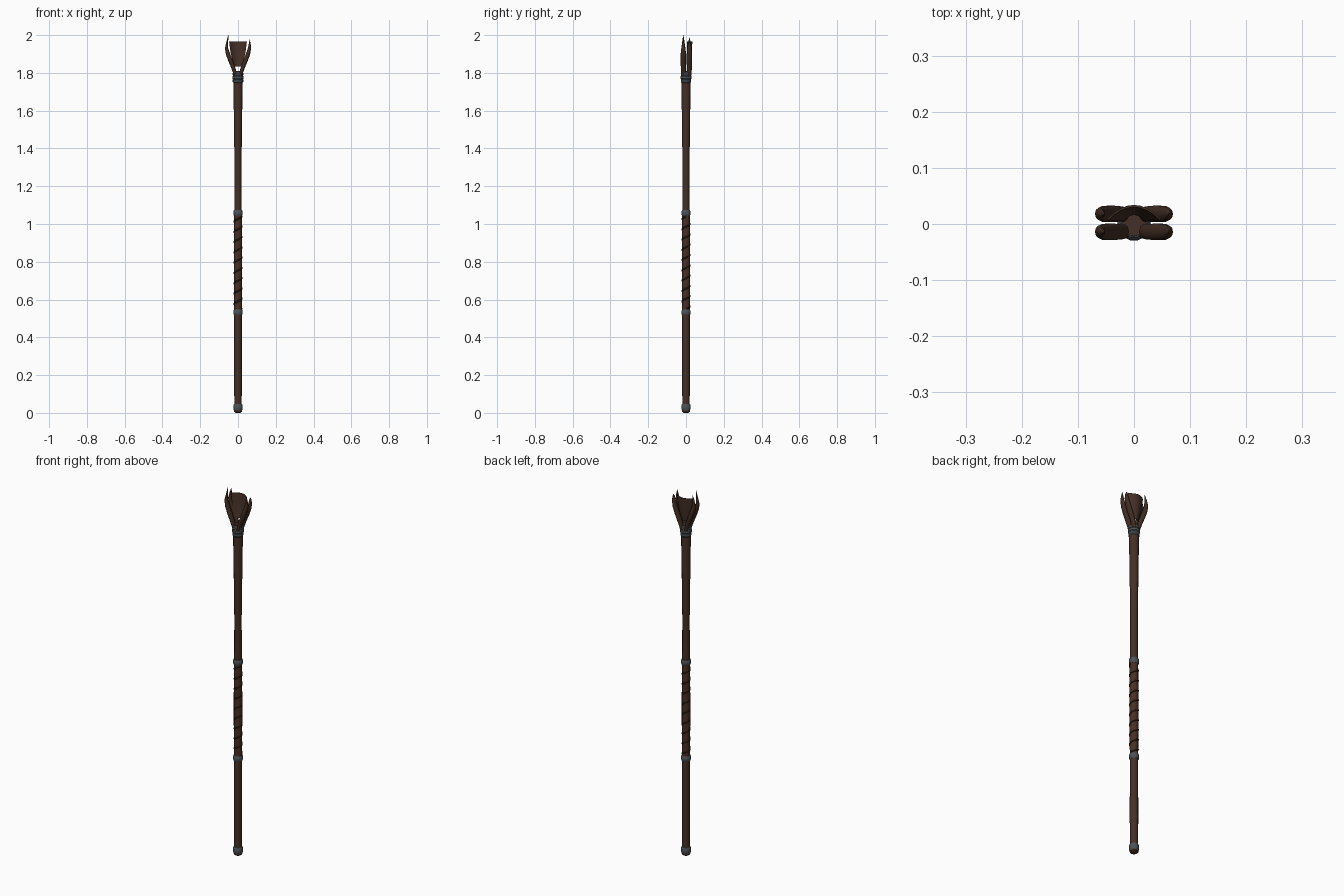
import bpy, bmesh, math
from mathutils import Vector

if "Cube" in bpy.data.objects:
    bpy.data.objects.remove(bpy.data.objects["Cube"])


def mat(name, c):
    m = bpy.data.materials.new(name)
    m.diffuse_color = (*c, 1)
    m.use_nodes = True
    m.node_tree.nodes["Principled BSDF"].inputs["Base Color"].default_value = m.diffuse_color
    return m


WOOD = mat("dark wood", (0.060, 0.029, 0.020))
CLAW = mat("claw wood", (0.052, 0.026, 0.017))
LEATHER = mat("grip leather", (0.066, 0.029, 0.018))
CORD = mat("cord", (0.030, 0.014, 0.009))
METAL = mat("grey metal", (0.075, 0.085, 0.095))


def finish(name, bm, m, angle=35):
    bmesh.ops.recalc_face_normals(bm, faces=bm.faces)
    me = bpy.data.meshes.new(name)
    bm.to_mesh(me)
    bm.free()
    me.materials.append(m)
    ob = bpy.data.objects.new(name, me)
    bpy.context.collection.objects.link(ob)
    bpy.ops.object.select_all(action='DESELECT')
    ob.select_set(True)
    bpy.context.view_layer.objects.active = ob
    bpy.ops.object.shade_smooth_by_angle(angle=math.radians(angle))
    return ob


def loft(name, rings, m, angle=35):
    """Join rings of points with quads and cap both ends."""
    bm = bmesh.new()
    vs = [[bm.verts.new(p) for p in r] for r in rings]
    n = len(vs[0])
    for a, b in zip(vs, vs[1:]):
        for i in range(n):
            j = (i + 1) % n
            bm.faces.new((a[i], a[j], b[j], b[i]))
    bm.faces.new(vs[0])
    bm.faces.new(vs[-1])
    return finish(name, bm, m, angle)


def lathe(name, prof, m, n=12, angle=35):
    return loft(name, [[(r * math.cos(2 * math.pi * i / n), r * math.sin(2 * math.pi * i / n), z)
                        for i in range(n)] for r, z in prof], m, angle)


def tube(name, path, m, n=8, squash=1.0):
    """Tapered tube along (x, y, z, r) points."""
    rings = []
    pts = [Vector(p[:3]) for p in path]
    for k, p in enumerate(path):
        t = (pts[min(k + 1, len(pts) - 1)] - pts[max(k - 1, 0)]).normalized()
        u = (Vector((0, 1, 0)) if abs(t.y) < 0.6 else Vector((0, 0, 1))).cross(t).normalized()
        v = t.cross(u)
        rings.append([pts[k] + p[3] * (math.cos(2 * math.pi * i / n) * u * squash
                                       + math.sin(2 * math.pi * i / n) * v) for i in range(n)])
    return loft(name, rings, m, 60)


# shaft, slightly swelling towards the head
lathe("shaft", [(0.019, 0.005), (0.021, 0.20), (0.020, 0.50), (0.019, 1.08),
                (0.0185, 1.30), (0.021, 1.50), (0.0245, 1.75), (0.022, 1.81)], WOOD)

# leather grip with spiral cord
lathe("grip", [(0.0205, 0.535), (0.0215, 0.80), (0.0205, 1.055)], LEATHER)
turns, per = 9, 16
helix = []
for i in range(turns * per + 1):
    a = 2 * math.pi * i / per
    helix.append((0.0212 * math.cos(a), 0.0212 * math.sin(a),
                  0.55 + 0.49 * i / (turns * per)))
bm = bmesh.new()
prev = None
for x, y, z in helix:
    rad = Vector((x, y, 0)).normalized()
    ring = [bm.verts.new(Vector((x, y, z)) + rad * dr + Vector((0, 0, dz)))
            for dr, dz in ((-0.003, -0.006), (0.0025, -0.003), (0.0025, 0.003), (-0.003, 0.006))]
    if prev:
        for i in range(4):
            bm.faces.new((prev[i], prev[(i + 1) % 4], ring[(i + 1) % 4], ring[i]))
    else:
        bm.faces.new(ring)
    prev = ring
bm.faces.new(prev)
finish("grip_cord", bm, CORD)


# metal bands
def band(name, z0, z1, r):
    e = (z1 - z0) * 0.25
    lathe(name, [(r - 0.004, z0), (r, z0 + e), (r, z1 - e), (r - 0.004, z1)], METAL, 14)


band("lower_grip_band", 0.517, 0.547, 0.025)
band("upper_grip_band", 1.043, 1.073, 0.025)
band("foot_band", 0.012, 0.048, 0.025)
lathe("foot_cap", [(0.012, 0.0), (0.021, 0.006), (0.022, 0.016)], WOOD)
for k in range(3):
    band("collar_ring_%d" % k, 1.747 + 0.018 * k, 1.769 + 0.018 * k, 0.028 + 0.002 * (k == 1))

# four curved claws: left pair taller than right pair
for side, name, dz, tx in ((-1, "left", 0.0, 0.052), (1, "right", -0.024, 0.062)):
    for y, row in ((-0.014, "front"), (0.018, "back")):
        top = 2.0 + dz - (0.012 if row == "back" else 0)
        path = [(0.012, y * 0.9, 1.785, 0.012), (0.024, y, 1.825, 0.014), (0.040, y, 1.865, 0.0155),
                (0.053, y, 1.90, 0.015), (0.061, y, 1.93, 0.0115),
                (0.5 * (0.062 + tx), y, 1.96 + dz * 0.3, 0.007), (tx, y, top, 0.0008)]
        tube(row + "_" + name + "_claw", [(side * a, b, c, d) for a, b, c, d in path],
             CLAW, 10, 0.75)

# curved fan plate between the claws
rings = []
for z, w, d in ((1.835, 0.017, 0.010), (1.87, 0.030, 0.016), (1.91, 0.040, 0.020), (1.965, 0.047, 0.024)):
    outer, inner = [], []
    for i in range(9):
        s = -1 + i / 4
        yy = 0.010 + d * (1 - s * s)
        outer.append((w * s, yy, z))
        inner.append((w * s, yy - 0.004, z))
    rings.append(outer + inner[::-1])
loft("fan_plate", rings, WOOD, 40)
